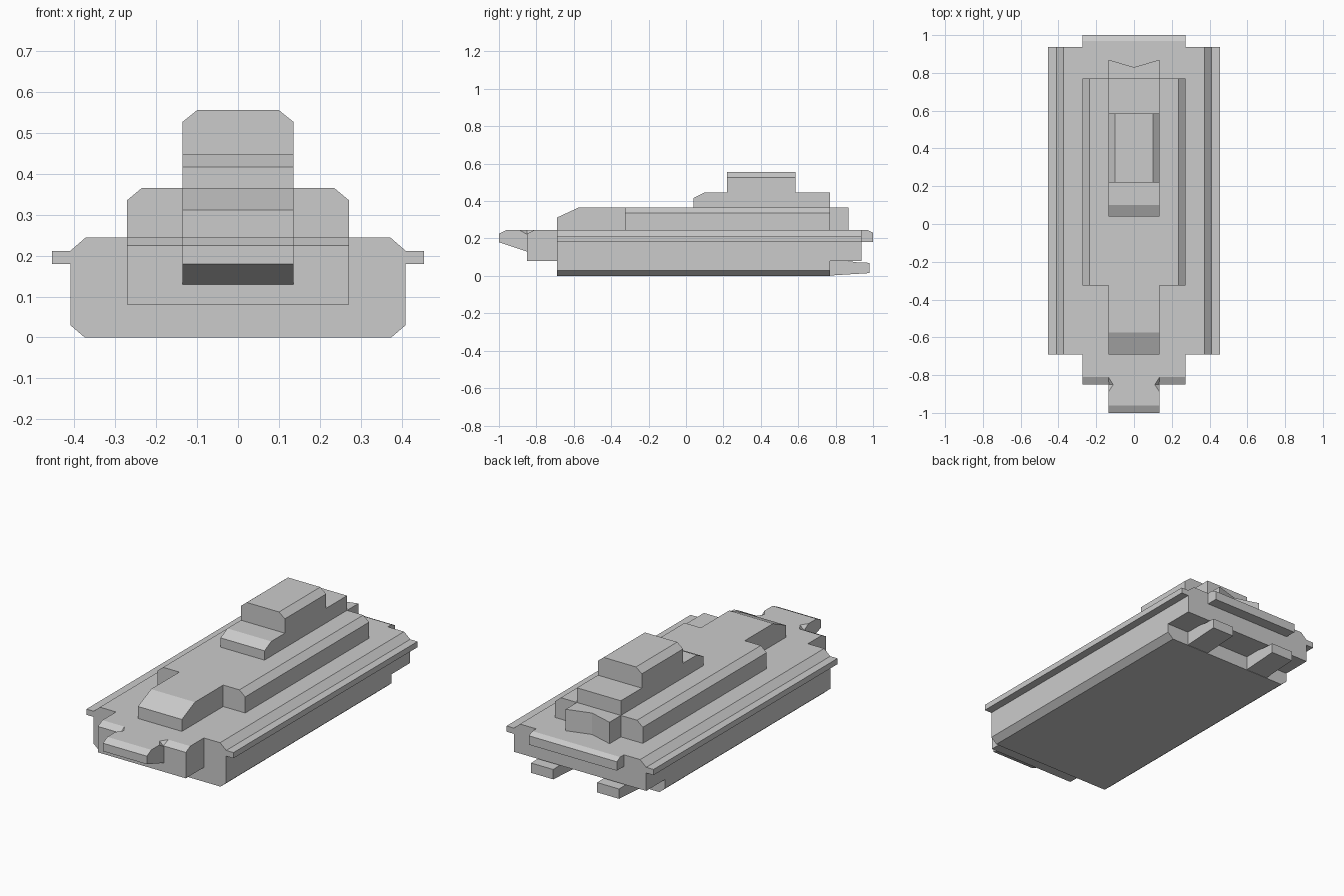
import bpy, bmesh

if "Cube" in bpy.data.objects:
    bpy.data.objects.remove(bpy.data.objects["Cube"])


def finish(name, bm):
    bmesh.ops.recalc_face_normals(bm, faces=bm.faces)
    me = bpy.data.meshes.new(name)
    bm.to_mesh(me)
    bm.free()
    ob = bpy.data.objects.new(name, me)
    bpy.context.collection.objects.link(ob)
    return ob


def extrude(name, pts, axis, a, b):
    """Prism from a closed 2D profile, extruded along x, y or z from a to b."""
    place = {'x': lambda p, t: (t, p[0], p[1]),
             'y': lambda p, t: (p[0], t, p[1]),
             'z': lambda p, t: (p[0], p[1], t)}[axis]
    bm = bmesh.new()
    lo = [bm.verts.new(place(p, a)) for p in pts]
    hi = [bm.verts.new(place(p, b)) for p in pts]
    bm.faces.new(lo)
    bm.faces.new(hi[::-1])
    for i in range(len(pts)):
        j = (i + 1) % len(pts)
        bm.faces.new((lo[i], lo[j], hi[j], hi[i]))
    return finish(name, bm)


def mirrored(half):
    """Close a right-half xz outline by reflecting it about x = 0."""
    return half + [(-x, z) for x, z in reversed(half)]


def hull(name, half):
    """Convex solid from points mirrored across x."""
    bm = bmesh.new()
    for x, y, z in half:
        bm.verts.new((x, y, z))
        bm.verts.new((-x, y, z))
    bmesh.ops.convex_hull(bm, input=bm.verts)
    bmesh.ops.dissolve_limit(bm, angle_limit=0.01, verts=bm.verts, edges=bm.edges)
    return finish(name, bm)


# Main body with side fins; the underside steps up behind the keel
upper = [(0.41, 0.18), (0.455, 0.18), (0.455, 0.212), (0.41, 0.212), (0.372, 0.245)]
extrude("body_main", mirrored([(0.375, 0), (0.41, 0.03)] + upper), 'y', -0.69, 0.77)
extrude("body_rear", mirrored([(0.41, 0.08)] + upper), 'y', 0.77, 0.937)

# Front block and nose with pinched neck
extrude("front_block", [(-0.69, 0.08), (-0.85, 0.08), (-0.85, 0.225),
                        (-0.81, 0.245), (-0.69, 0.245)], 'x', -0.272, 0.272)
w = 0.136
hull("nose", [(w, -1, 0.18), (w, -1, 0.225), (w, -0.96, 0.245), (w, -0.89, 0.245),
              (0.11, -0.85, 0.245), (w, -0.85, 0.222), (w, -0.85, 0.13)])
hull("nose_neck", [(0.11, -0.85, 0.245), (w, -0.85, 0.222), (w, -0.81, 0.245),
                   (w, -0.85, 0.15), (w, -0.81, 0.15)])

# Rear lip and the two tabs under it
extrude("rear_lip", [(0.937, 0.18), (1, 0.18), (1, 0.23), (0.97, 0.245),
                     (0.937, 0.245)], 'x', -0.272, 0.272)
for side, s in (("right", 1), ("left", -1)):
    extrude("rear_tab_" + side, [(0.77, 0.002), (0.98, 0.015), (0.98, 0.07),
                                 (0.92, 0.072), (0.86, 0.08), (0.77, 0.08)],
            'x', s * w, s * 0.272)

# Raised deck with a sloped front and a notched tail
extrude("deck", mirrored([(0.272, 0.245), (0.272, 0.335), (0.236, 0.365)]),
        'y', -0.325, 0.77)
extrude("deck_front", [(-0.69, 0.245), (-0.69, 0.312), (-0.575, 0.365),
                       (-0.325, 0.365), (-0.325, 0.245)], 'x', -w, w)
extrude("deck_tail", [(-w, 0.77), (w, 0.77), (w, 0.87), (0, 0.83), (-w, 0.87)],
        'z', 0.245, 0.365)

# Two-tier tower
extrude("tower_base", [(0.04, 0.365), (0.04, 0.417), (0.10, 0.447),
                       (0.77, 0.447), (0.77, 0.365)], 'x', -w, w)
extrude("tower_top", mirrored([(w, 0.447), (w, 0.527), (0.1, 0.556)]),
        'y', 0.22, 0.585)
